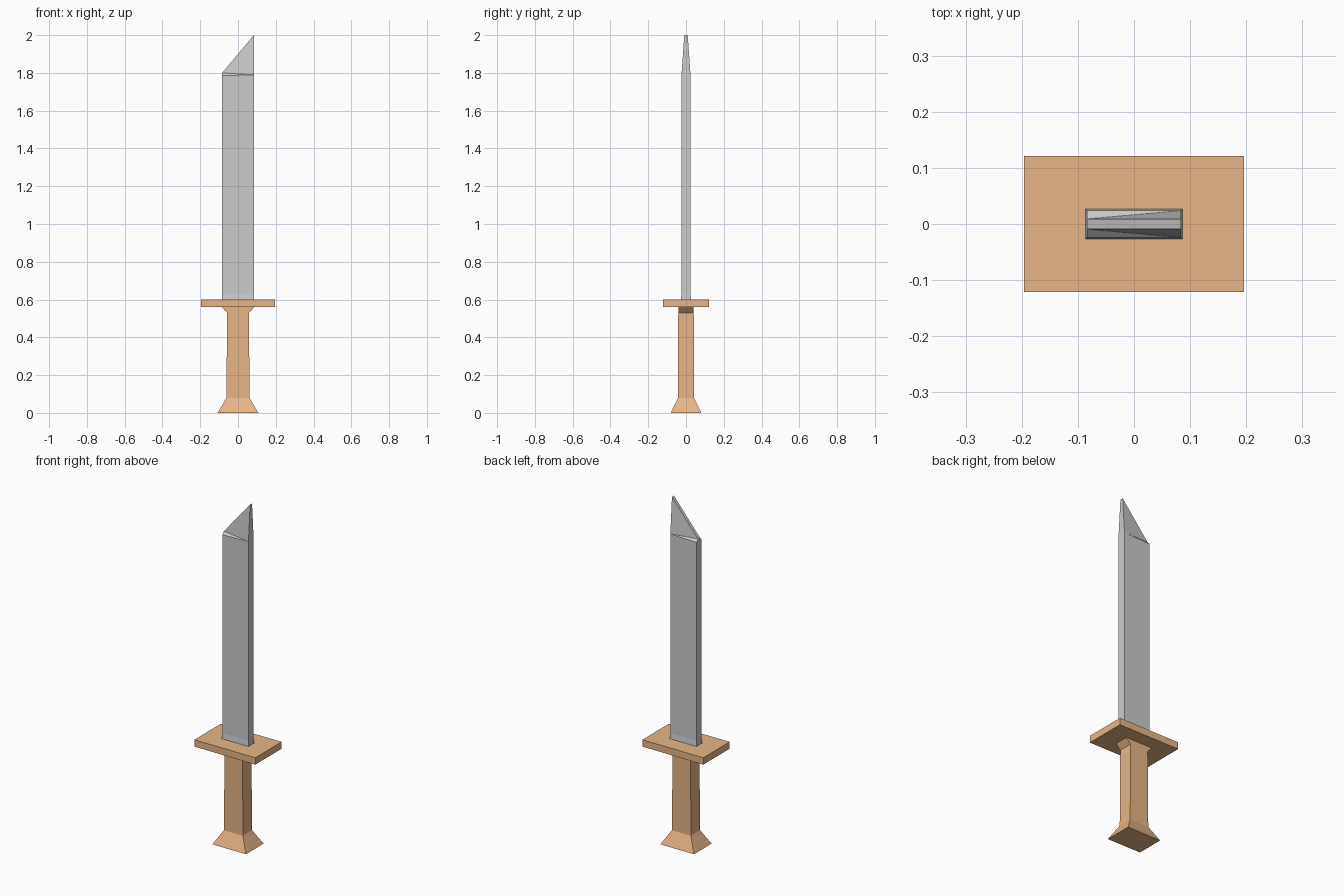
import bpy

if "Cube" in bpy.data.objects:
    bpy.data.objects.remove(bpy.data.objects["Cube"])

brown = bpy.data.materials.new("brown_wood")
brown.diffuse_color = (0.8, 0.46, 0.24, 1)
brown.use_nodes = True
brown.node_tree.nodes["Principled BSDF"].inputs["Base Color"].default_value = brown.diffuse_color


def loft(name, rings, material=None):
    """Stack rectangular sections (half_x, half_y, z_left, z_right) into a closed solid."""
    verts, faces = [], []
    for hx, hy, zl, zr in rings:
        verts += [(-hx, -hy, zl), (hx, -hy, zr), (hx, hy, zr), (-hx, hy, zl)]
    for r in range(len(rings) - 1):
        a, b = 4 * r, 4 * r + 4
        for i in range(4):
            j = (i + 1) % 4
            # split along the diagonal that mirrors front to back
            if i == 0:
                faces += [(a, a + 1, b), (a + 1, b + 1, b)]
            elif i == 2:
                faces += [(a + 2, a + 3, b + 3), (a + 2, b + 3, b + 2)]
            else:
                faces.append((a + i, a + j, b + j, b + i))
    n = len(verts)
    faces += [(3, 2, 1, 0), (n - 4, n - 3, n - 2, n - 1)]
    mesh = bpy.data.meshes.new(name)
    mesh.from_pydata(verts, [], faces)
    mesh.update()
    obj = bpy.data.objects.new(name, mesh)
    bpy.context.collection.objects.link(obj)
    if material:
        mesh.materials.append(material)
    return obj


# Blade: slight flare at the base, slanted and thinned tip
loft("blade", [
    (0.086, 0.027, 0.60, 0.60),
    (0.084, 0.024, 0.63, 0.63),
    (0.084, 0.024, 1.785, 1.79),
    (0.084, 0.009, 1.80, 2.00),
])

# Flat rectangular guard
loft("guard", [(0.196, 0.121, 0.56, 0.56), (0.196, 0.121, 0.60, 0.60)], brown)

# Grip with flared pommel, widening sideways under the guard
loft("grip", [
    (0.108, 0.081, 0.0, 0.0),
    (0.061, 0.042, 0.08, 0.08),
    (0.058, 0.041, 0.53, 0.53),
    (0.086, 0.041, 0.56, 0.56),
], brown)
